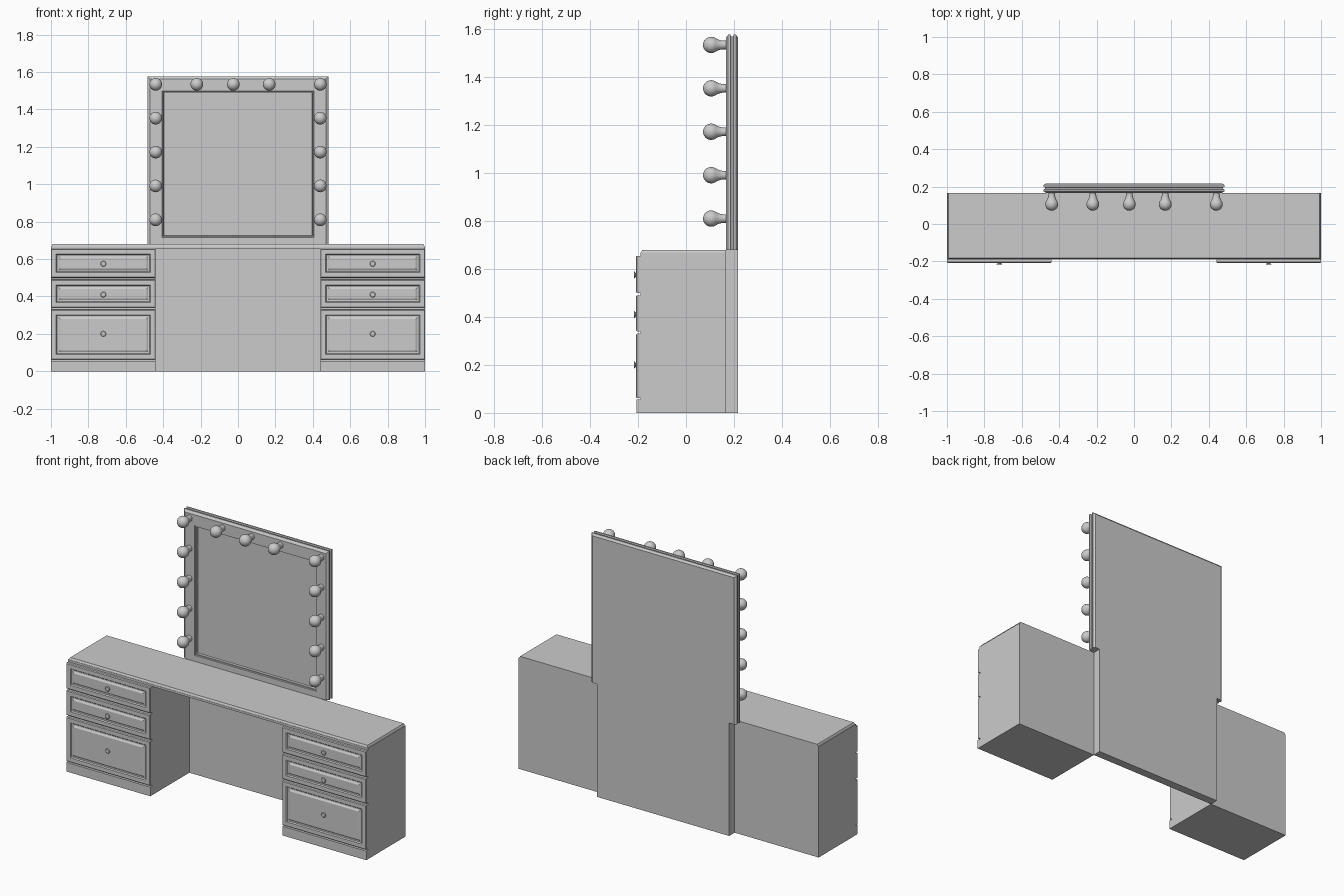
import bpy, bmesh, math

if "Cube" in bpy.data.objects:
    bpy.data.objects.remove(bpy.data.objects["Cube"])


def finish(name, bm, smooth=False):
    bmesh.ops.recalc_face_normals(bm, faces=bm.faces[:])
    me = bpy.data.meshes.new(name)
    bm.to_mesh(me)
    bm.free()
    ob = bpy.data.objects.new(name, me)
    bpy.context.collection.objects.link(ob)
    if smooth:
        bpy.ops.object.select_all(action='DESELECT')
        ob.select_set(True)
        bpy.context.view_layer.objects.active = ob
        bpy.ops.object.shade_smooth_by_angle(angle=math.radians(35))
    return ob


def box(name, x0, x1, y0, y1, z0, z1, taper=0.0):
    """Box; taper pulls the top face in at the front and sides."""
    bm = bmesh.new()
    bmesh.ops.create_cube(bm, size=1)
    for v in bm.verts:
        top, front, left = v.co.z > 0, v.co.y < 0, v.co.x < 0
        t = taper if top else 0
        v.co = (x0 + t if left else x1 - t, y0 + t if front else y1, z1 if top else z0)
    return finish(name, bm)


def panel(name, x0, x1, z0, z1, rings):
    """Solid lofted through rectangles, each (side, bottom, top inset, y)."""
    bm = bmesh.new()
    loops = []
    for s, b, t, y in rings:
        pts = ((x0 + s, z0 + b), (x1 - s, z0 + b), (x1 - s, z1 - t), (x0 + s, z1 - t))
        loops.append([bm.verts.new((x, y, z)) for x, z in pts])
    for a, c in zip(loops, loops[1:]):
        for i in range(4):
            j = (i + 1) % 4
            bm.faces.new((a[i], a[j], c[j], c[i]))
    bm.faces.new(loops[0])
    bm.faces.new(loops[-1])
    return finish(name, bm)


def lathe(name, x, z, profile, sides=24):
    """Turned part around a y axis through (x, z); profile is (radius, y)."""
    bm = bmesh.new()
    verts = [bm.verts.new((x + r, y, z)) for r, y in profile]
    edges = [bm.edges.new(p) for p in zip(verts, verts[1:])]
    bmesh.ops.spin(bm, geom=verts + edges, cent=(x, 0, z), axis=(0, 1, 0),
                   angle=math.tau, steps=sides, use_duplicate=False)
    bmesh.ops.remove_doubles(bm, verts=bm.verts[:], dist=0.0002)
    return finish(name, bm, smooth=True)


# Table top: slab with a slimmer tapered upper layer
box("table_slab", -1, 1, -0.19, 0.165, 0.655, 0.668)
box("table_top", -0.997, 0.997, -0.188, 0.165, 0.668, 0.68, taper=0.006)

# Drawer pedestals
drawers = ((0.062, 0.330), (0.340, 0.490), (0.500, 0.655))
knob_heights = (0.20, 0.41, 0.575)
knob = [(0, -0.217), (0.012, -0.217), (0.015, -0.2145), (0.015, -0.213),
        (0.008, -0.211), (0.008, -0.205), (0, -0.205)]
groove = [(i, i, i, y) for i, y in (
    (0, -0.187), (0, -0.204), (0.004, -0.209), (0.028, -0.209),
    (0.033, -0.203), (0.040, -0.203), (0.050, -0.209))]
for side, label in ((-1, "left"), (1, "right")):
    x0, x1 = sorted((side * 0.44, side * 1.0))
    box(f"{label}_pedestal", x0, x1, -0.189, 0.165, 0, 0.655)
    box(f"{label}_plinth", x0, x1, -0.207, -0.187, 0, 0.055)
    for n, ((z0, z1), kz) in enumerate(zip(drawers, knob_heights), 1):
        panel(f"{label}_drawer_front_{n}", x0, x1, z0, z1, groove)
        lathe(f"{label}_drawer_knob_{n}", side * 0.72, kz, knob, 16)

# Back panel behind the knee space
box("back_panel", -0.44, 0.44, 0.165, 0.217, 0, 0.68)

# Mirror frame with moulded edge and recessed glass
edge = [(i, 0, i, y) for i, y in (
    (0.012, 0.217), (0, 0.208), (0, 0.199), (0.007, 0.196),
    (0.007, 0.188), (0, 0.185), (0, 0.176), (0.014, 0.166))]
opening = [(0.078, 0.036, 0.078, 0.166), (0.080, 0.038, 0.080, 0.172),
           (0.086, 0.044, 0.086, 0.172), (0.088, 0.046, 0.088, 0.188)]
panel("mirror_frame", -0.484, 0.484, 0.68, 1.577, edge + opening)
box("mirror_glass", -0.397, 0.397, 0.185, 0.190, 0.725, 1.490)

# Light bulbs up both sides and across the top
R, CY = 0.034, 0.105
bulb = [(R * math.sin(a), CY - R * math.cos(a))
        for a in (math.radians(d) for d in range(0, 121, 12))]
bulb += [(0.024, 0.131), (0.020, 0.142), (0.018, 0.152), (0.018, 0.170), (0, 0.170)]
spots = [(s * 0.44, 0.81 + 0.181 * i) for s in (-1, 1) for i in range(5)]
spots += [(x, 1.534) for x in (-0.22, -0.025, 0.167)]
for n, (x, z) in enumerate(spots, 1):
    lathe(f"light_bulb_{n}", x, z, bulb)
